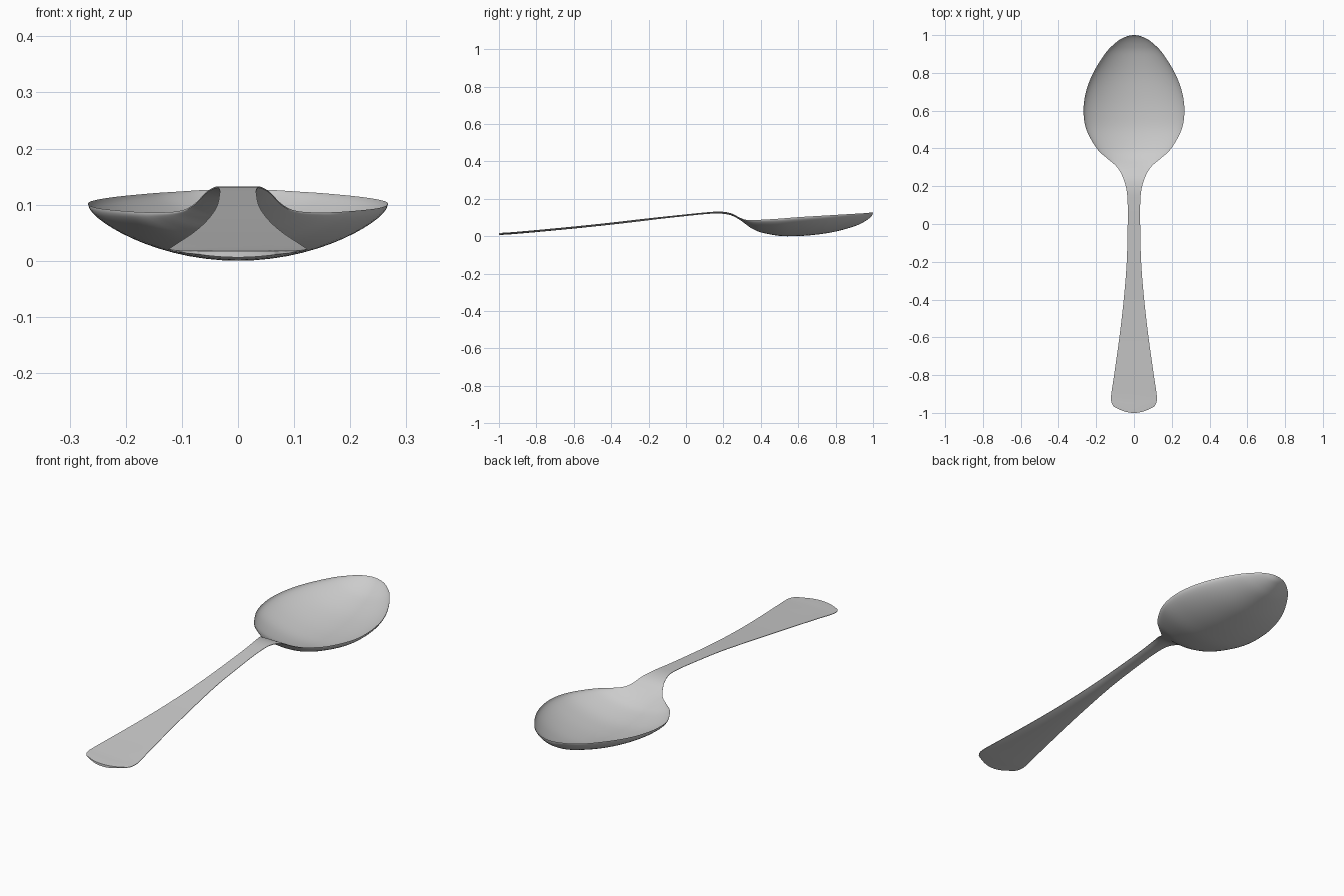
import bpy
import bmesh
import math
from mathutils import Vector

cube = bpy.data.objects.get("Cube")
if cube:
    bpy.data.objects.remove(cube, do_unlink=True)

COLUMNS = 28
STEPS = 5
THICKNESS = 0.011

# Stations along the spoon: y, half width, rim height, hollow depth
handle = [
    (-.975, .09, .017, 0), (-.965, .108, .018, 0), (-.94, .12, .02, 0),
    (-.9, .12, .023, 0), (-.8, .105, .033, 0), (-.6, .077, .052, 0),
    (-.4, .054, .073, 0), (-.2, .038, .096, 0), (0, .033, .117, 0),
    (.1, .033, .127, 0), (.18, .039, .132, 0), (.24, .056, .123, 0),
    (.285, .078, .101, .001),
]
bowl = [
    (.315, .103, .089, .01), (.35, .145, .086, .032), (.4, .197, .088, .056),
    (.5, .252, .094, .081), (.6, .267, .102, .09), (.7, .254, .108, .088),
    (.8, .216, .114, .078), (.9, .154, .12, .056), (.95, .108, .123, .036),
    (.985, .059, .126, .015), (1, 0, .127, 0),
]


def smooth_stations(points, steps):
    """Catmull-Rom curve through the stations, rounded over at the tip."""
    pts = [Vector(p) for p in points]
    past_tip = pts[-2].copy()
    past_tip[1] *= -1
    pts = [pts[0]] + pts + [past_tip]
    out = []
    for a, b, c, d in zip(pts, pts[1:], pts[2:], pts[3:]):
        for i in range(steps):
            t = i / steps
            out.append(b + (c - a) * (t / 2)
                       + (a * 2 - b * 5 + c * 4 - d) * (t * t / 2)
                       + (b * 3 - a - c * 3 + d) * (t ** 3 / 2))
    out.append(pts[-2])
    return out


def section(station):
    """Closed ring: hollow upper face, then a rounded underside."""
    y, width, rim, depth = station
    width = max(width, 0)
    thick = THICKNESS * min(1, width / .04)
    bulge = .025 * min(1, max(0, (-.8 - y) / .17))
    top, under = [], []
    for i in range(COLUMNS + 1):
        u = -math.cos(math.pi * i / COLUMNS)
        curve = (u * u + 1 - math.sqrt(max(0, 1 - u * u))) / 2
        z = rim - depth * (1 - curve)
        py = y - bulge * (1 - u * u)
        top.append(Vector((u * width, py, z)))
        under.append(Vector((u * width, py, z - thick * (1 - .8 * u * u))))
    return top + under[::-1]


# Skin the sections into one continuous spoon
rings = [section(s) for s in smooth_stations(handle + bowl, STEPS)]
floor = min(p.z for ring in rings for p in ring)
bm = bmesh.new()
loops = [[bm.verts.new(p - Vector((0, 0, floor))) for p in ring] for ring in rings]
for a, b in zip(loops, loops[1:]):
    for i in range(len(a)):
        j = (i + 1) % len(a)
        bm.faces.new((a[i], a[j], b[j], b[i]))

# Close the handle end with a strip between upper and lower edges
end = loops[0]
for i in range(COLUMNS):
    bm.faces.new((end[i], end[-1 - i], end[-2 - i], end[i + 1]))

bmesh.ops.remove_doubles(bm, verts=bm.verts[:], dist=.0001)
bmesh.ops.recalc_face_normals(bm, faces=bm.faces[:])
mesh = bpy.data.meshes.new("spoon")
bm.to_mesh(mesh)
bm.free()

spoon = bpy.data.objects.new("spoon", mesh)
bpy.context.collection.objects.link(spoon)
bpy.ops.object.select_all(action='DESELECT')
spoon.select_set(True)
bpy.context.view_layer.objects.active = spoon
bpy.ops.object.shade_smooth_by_angle(angle=math.radians(40))
